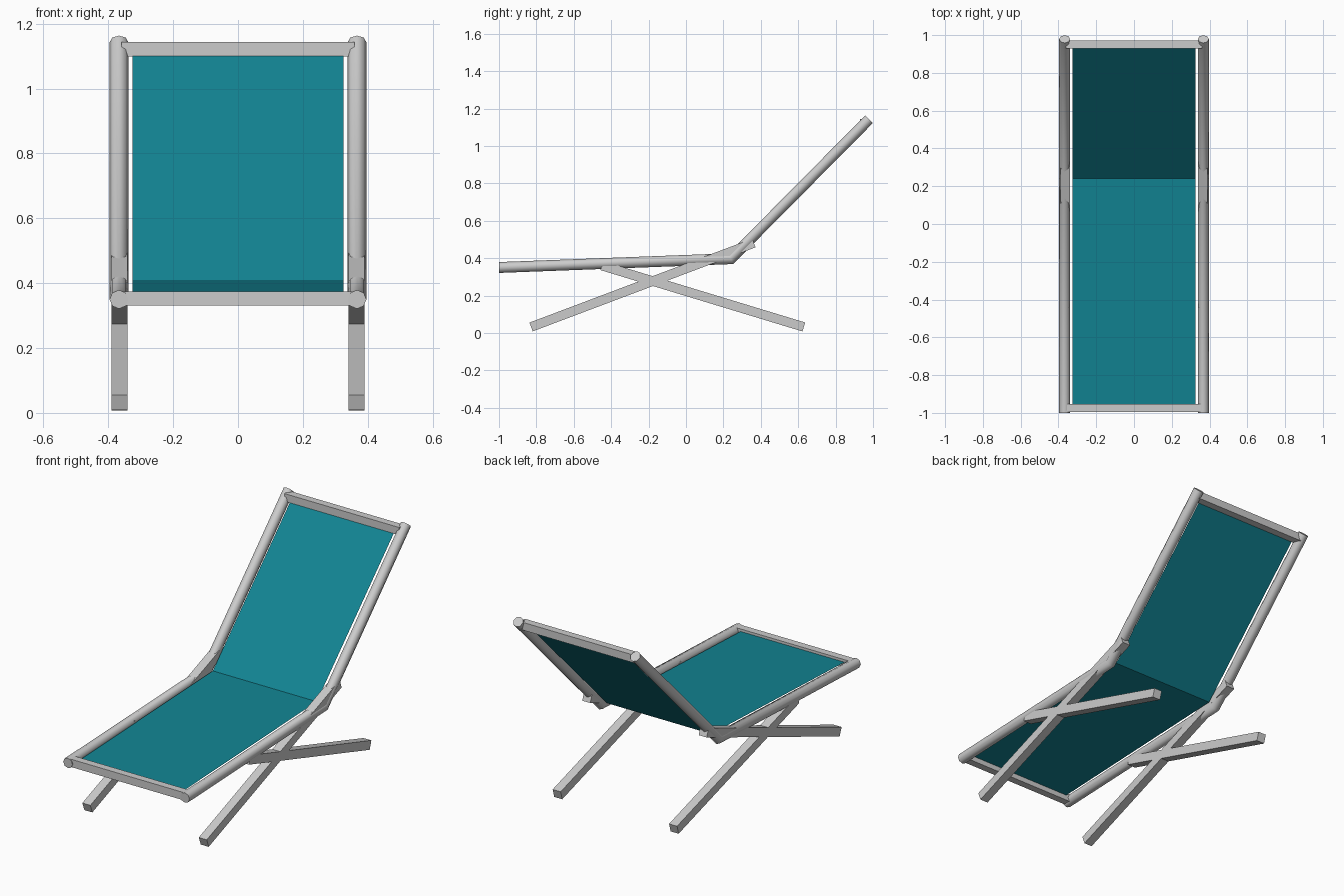
import bpy, bmesh, math
from mathutils import Vector

if "Cube" in bpy.data.objects:
    bpy.data.objects.remove(bpy.data.objects["Cube"])


def make_object(name, bm):
    bmesh.ops.recalc_face_normals(bm, faces=bm.faces)
    mesh = bpy.data.meshes.new(name)
    bm.to_mesh(mesh)
    bm.free()
    ob = bpy.data.objects.new(name, mesh)
    bpy.context.collection.objects.link(ob)
    return ob


def box(name, center, size, tilt=0.0):
    bpy.ops.mesh.primitive_cube_add(size=1, location=center, rotation=(tilt, 0, 0))
    ob = bpy.context.object
    ob.name = name
    ob.scale = size
    return ob


def leg(name, x, a, b, w=0.05):
    # square bar between two (y, z) end points
    dy, dz = b[0] - a[0], b[1] - a[1]
    center = (x, (a[0] + b[0]) / 2, (a[1] + b[1]) / 2)
    return box(name, center, (w, math.hypot(dy, dz), w), math.atan2(dz, dy))


def rail(name, x, path, r=0.029, sides=8):
    # round tube along a (y, z) path with mitred bend
    pts = [Vector(p) for p in path]
    bm = bmesh.new()
    rings = []
    for i, p in enumerate(pts):
        d_in = (p - pts[max(i - 1, 0)]) if i else pts[1] - p
        d_out = (pts[i + 1] - p) if i < len(pts) - 1 else d_in
        t = (d_in.normalized() + d_out.normalized()).normalized()
        n = Vector((-t.y, t.x)) / t.dot(d_in.normalized())
        ring = []
        for k in range(sides):
            a = 2 * math.pi * k / sides
            q = p + n * (r * math.sin(a))
            ring.append(bm.verts.new((x + r * math.cos(a), q.x, q.y)))
        rings.append(ring)
    for r0, r1 in zip(rings, rings[1:]):
        for k in range(sides):
            j = (k + 1) % sides
            bm.faces.new((r0[k], r0[j], r1[j], r1[k]))
    bm.faces.new(rings[0])
    bm.faces.new(rings[-1])
    ob = make_object(name, bm)
    bpy.ops.object.select_all(action='DESELECT')
    ob.select_set(True)
    bpy.context.view_layer.objects.active = ob
    bpy.ops.object.shade_smooth_by_angle(angle=math.radians(50))
    return ob


# side rails and crossed legs, one set per side
for side, s in (("left", -1), ("right", 1)):
    rail(side + "_rail", s * 0.367, [(-1.0, 0.35), (0.24, 0.397), (0.979, 1.143)])
    leg(side + "_front_leg", s * 0.365, (-0.828, 0.032), (0.363, 0.481))
    leg(side + "_back_leg", s * 0.365, (0.63, 0.032), (-0.45, 0.36))

# cross bars at the foot and head
box("foot_bar", (0, -0.975, 0.353), (0.72, 0.042, 0.044))
box("head_bar", (0, 0.95, 1.121), (0.72, 0.042, 0.044))

# fabric sling
bm = bmesh.new()
rows = [[bm.verts.new((x, y, z)) for x in (-0.326, 0.326)]
        for y, z in ((-0.97, 0.36), (0.24, 0.41), (0.945, 1.116))]
for a, b in zip(rows, rows[1:]):
    bm.faces.new((a[0], a[1], b[1], b[0]))
sling = make_object("fabric_sling", bm)
teal = bpy.data.materials.new("teal_fabric")
teal.diffuse_color = (0.006, 0.23, 0.29, 1)
teal.use_nodes = True
teal.node_tree.nodes["Principled BSDF"].inputs["Base Color"].default_value = teal.diffuse_color
sling.data.materials.append(teal)
